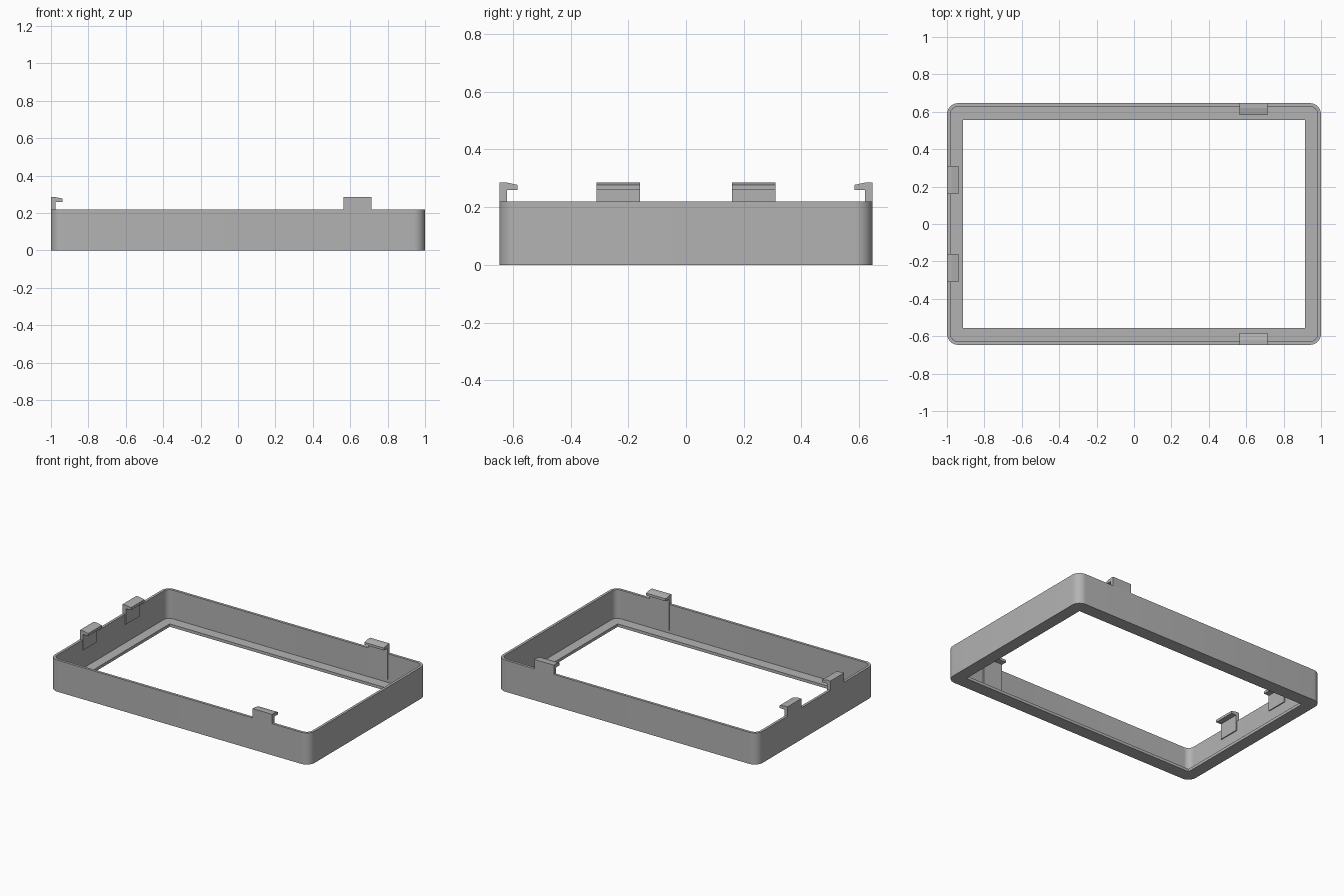
import bpy, bmesh, math
from mathutils import Matrix, Vector

if "Cube" in bpy.data.objects:
    bpy.data.objects.remove(bpy.data.objects["Cube"], do_unlink=True)

HALF_X, HALF_Y, HEIGHT = 1.0, 0.646, 0.22
WALL, FLOOR, RADIUS = 0.018, 0.02, 0.06

grey = bpy.data.materials.new("plain grey")
grey.use_nodes = True
grey.diffuse_color = (0.45, 0.45, 0.45, 1)
grey.node_tree.nodes["Principled BSDF"].inputs["Base Color"].default_value = grey.diffuse_color


def finish(bm, name):
    bmesh.ops.remove_doubles(bm, verts=bm.verts, dist=1e-5)
    bmesh.ops.recalc_face_normals(bm, faces=bm.faces)
    mesh = bpy.data.meshes.new(name)
    bm.to_mesh(mesh)
    bm.free()
    mesh.materials.append(grey)
    obj = bpy.data.objects.new(name, mesh)
    bpy.context.collection.objects.link(obj)
    return obj


def rounded_loop(bm, hx, hy, radius, z, steps=10):
    """Ring of vertices around a rounded rectangle."""
    ring = []
    for corner, (sx, sy) in enumerate([(1, 1), (-1, 1), (-1, -1), (1, -1)]):
        for i in range(steps + 1):
            a = math.pi / 2 * (corner + i / steps)
            ring.append(bm.verts.new((sx * (hx - radius) + radius * math.cos(a),
                                      sy * (hy - radius) + radius * math.sin(a), z)))
    return ring


# Frame: rounded wall with a flat inner ledge around a sharp-cornered opening
bm = bmesh.new()
inner = (HALF_X - WALL, HALF_Y - WALL, RADIUS - WALL)
outer = (HALF_X, HALF_Y, RADIUS)
opening = (0.915, 0.555, 0)
rings = [rounded_loop(bm, *shape, z) for shape, z in
         [(outer, 0), (outer, HEIGHT), (inner, HEIGHT),
          (inner, FLOOR), (opening, FLOOR), (opening, 0)]]
for a, b in zip(rings, rings[1:] + rings[:1]):
    for i in range(len(a)):
        j = (i + 1) % len(a)
        bm.faces.new((a[i], a[j], b[j], b[i]))
frame = finish(bm, "frame")
bpy.ops.object.select_all(action='DESELECT')
frame.select_set(True)
bpy.context.view_layer.objects.active = frame
bpy.ops.object.shade_smooth_by_angle(angle=math.radians(30))


def clip(name, location, turn, bottom, width=0.15):
    """Snap hook: profile in (inward distance, height), extruded along the wall."""
    profile = [(0, HEIGHT), (0, 0.285), (0.025, 0.285), (0.063, 0.277),
               (0.063, 0.26), (0.025, 0.26), (0.025, bottom),
               (0.012, bottom), (0.012, HEIGHT)]
    bm = bmesh.new()
    face = bm.faces.new([bm.verts.new((d, -width / 2, z)) for d, z in profile])
    side = bmesh.ops.extrude_face_region(bm, geom=[face])
    verts = [v for v in side["geom"] if isinstance(v, bmesh.types.BMVert)]
    bmesh.ops.translate(bm, verts=verts, vec=(0, width, 0))
    place = Matrix.Translation(Vector(location)) @ Matrix.Rotation(turn, 4, 'Z')
    bmesh.ops.transform(bm, matrix=place, verts=bm.verts)
    return finish(bm, name)


# Short clips on the right wall, long clips on the front and back walls
clip("right_clip_front", (-HALF_X, -0.235, 0), 0, 0.15)
clip("right_clip_back", (-HALF_X, 0.235, 0), 0, 0.15)
clip("front_clip", (0.64, -HALF_Y, 0), math.pi / 2, 0.04)
clip("back_clip", (0.64, HALF_Y, 0), -math.pi / 2, 0.04)
